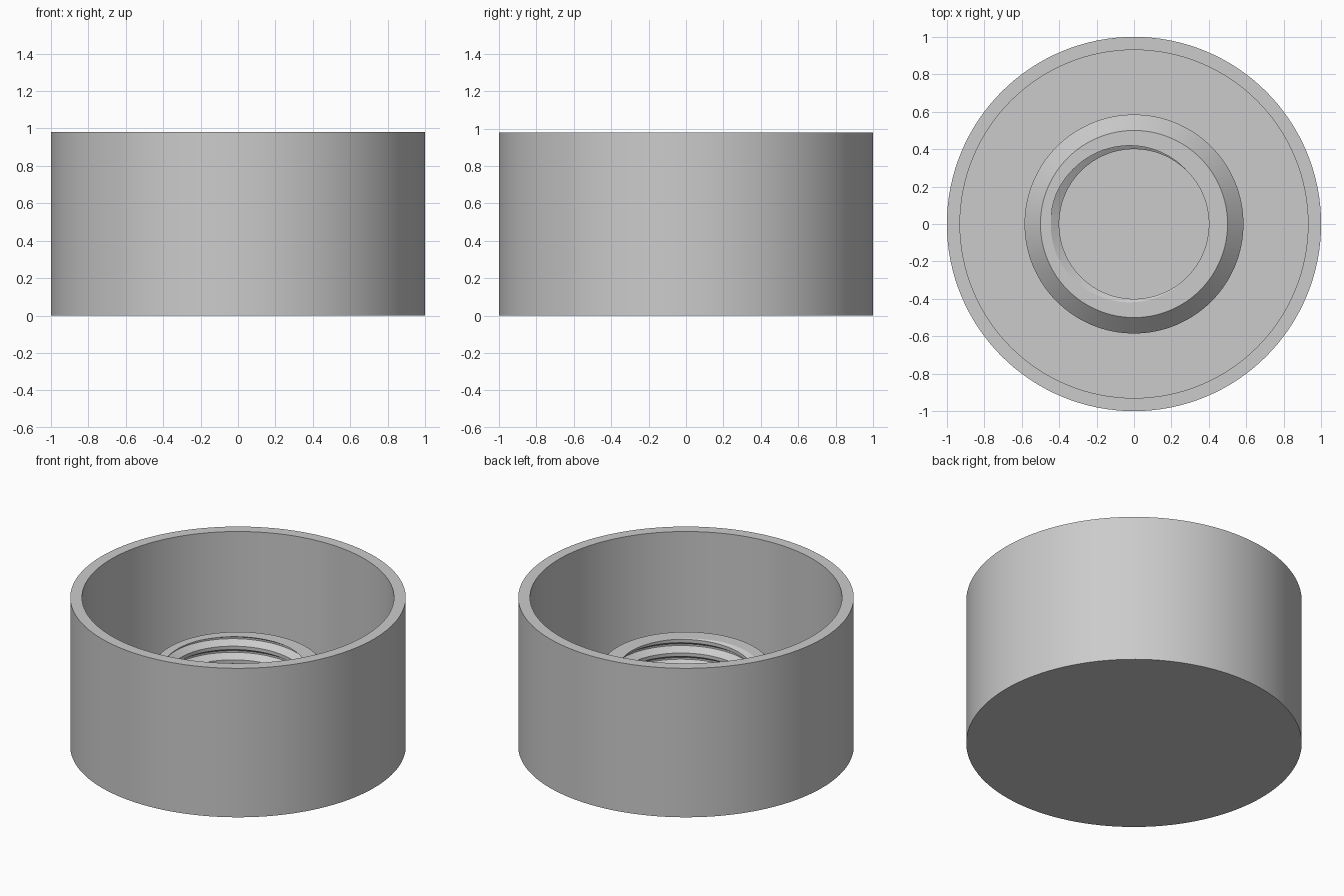
import bpy, bmesh, math

SEGMENTS = 128
cube = bpy.data.objects.get("Cube")
if cube:
    bpy.data.objects.remove(cube, do_unlink=True)

# Single grey material
grey = bpy.data.materials.new("plain_grey")
grey.use_nodes = True
colour = (0.6, 0.6, 0.6, 1)
grey.diffuse_color = colour
grey.node_tree.nodes["Principled BSDF"].inputs["Base Color"].default_value = colour


def polar(r, i, z):
    a = math.tau * (i % SEGMENTS) / SEGMENTS
    return (r * math.cos(a), r * math.sin(a), z)


def ring(bm, r, z):
    return [bm.verts.new(polar(r, i, z)) for i in range(SEGMENTS)]


def bridge(bm, a, b):
    for i in range(SEGMENTS):
        j = (i + 1) % SEGMENTS
        bm.faces.new((a[i], a[j], b[j], b[i]))


def lathe(bm, profile):
    rings = [ring(bm, r, z) for r, z in profile]
    for a, b in zip(rings, rings[1:]):
        bridge(bm, a, b)
    return rings


def finish(bm, name):
    bmesh.ops.recalc_face_normals(bm, faces=bm.faces)
    mesh = bpy.data.meshes.new(name)
    bm.to_mesh(mesh)
    bm.free()
    mesh.materials.append(grey)
    obj = bpy.data.objects.new(name, mesh)
    bpy.context.collection.objects.link(obj)
    bpy.ops.object.select_all(action="DESELECT")
    obj.select_set(True)
    bpy.context.view_layer.objects.active = obj
    bpy.ops.object.shade_smooth_by_angle(angle=math.radians(30))


# Open cup with a flat floor
FLOOR = 0.07
bm = bmesh.new()
rings = lathe(bm, [(1, 0), (1, 0.98), (0.93, 0.98), (0.93, FLOOR)])
bm.faces.new(rings[0])
bm.faces.new(rings[-1])
finish(bm, "cup")

# Central boss with a chamfered rim and an internal screw thread
BASE, TOP, PITCH = FLOOR - 0.02, 0.52, 0.09
CREST, ROOT = 0.40, 0.445
STEPS = (0, 0.25, 0.5625, 0.6875)    # crest flat, flank, root flat, flank
PHASE = 1.125


def thread_radius(t):
    f = t % 1
    if f <= STEPS[1]:
        k = 0
    elif f < STEPS[2]:
        k = (f - STEPS[1]) / (STEPS[2] - STEPS[1])
    elif f <= STEPS[3]:
        k = 1
    else:
        k = (1 - f) / (1 - STEPS[3])
    return CREST + (ROOT - CREST) * k


bm = bmesh.new()
outer = lathe(bm, [(0.585, BASE), (0.585, TOP - 0.085), (0.5, TOP)])
shared = {}


def thread_vert(i, t):
    turn = i / SEGMENTS - PHASE
    z = min(max(TOP + PITCH * (t + turn), BASE), TOP)
    co = polar(thread_radius((z - TOP) / PITCH - turn), i, z)
    key = (i % SEGMENTS, round(z, 5))
    if key not in shared:
        shared[key] = bm.verts.new(co)
    return shared[key]


turns = math.ceil((TOP - BASE) / PITCH) + 2
rows = [n + f for n in range(-turns, 3) for f in STEPS]
for i in range(SEGMENTS):
    for low, high in zip(rows, rows[1:]):
        corners = [thread_vert(i, low), thread_vert(i + 1, low),
                   thread_vert(i + 1, high), thread_vert(i, high)]
        corners = list(dict.fromkeys(corners))
        if len(corners) > 2:
            bm.faces.new(corners)

# Flat annuli closing the boss at both ends
for edge, t in ((outer[0], rows[0]), (outer[-1], rows[-1])):
    bridge(bm, edge, [thread_vert(i, t) for i in range(SEGMENTS)])
finish(bm, "threaded_boss")
